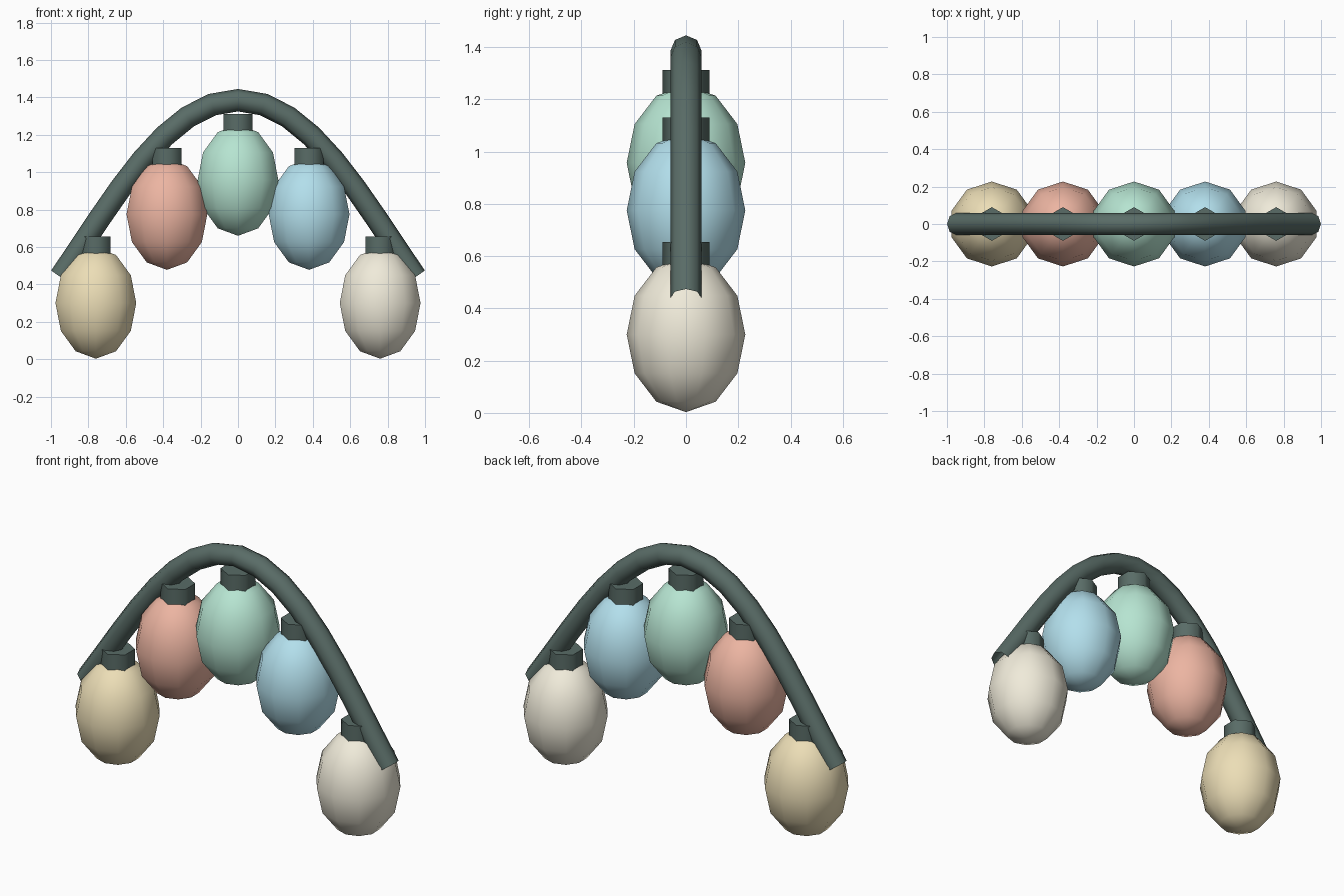
import bpy, math
from mathutils import Vector

if "Cube" in bpy.data.objects:
    bpy.data.objects.remove(bpy.data.objects["Cube"])


def material(name, rgb):
    m = bpy.data.materials.new(name)
    m.diffuse_color = (*rgb, 1)
    m.use_nodes = True
    m.node_tree.nodes["Principled BSDF"].inputs["Base Color"].default_value = m.diffuse_color
    return m


def finish(obj, name, mat, angle):
    obj.name = name
    obj.data.materials.clear()
    obj.data.materials.append(mat)
    bpy.ops.object.select_all(action='DESELECT')
    obj.select_set(True)
    bpy.context.view_layer.objects.active = obj
    bpy.ops.object.shade_smooth_by_angle(angle=math.radians(angle))


dark = material("dark_green", (0.10, 0.15, 0.135))

# Arched wire: open eight-sided tube along a mirrored bezier
curve = bpy.data.curves.new("arch_wire", 'CURVE')
curve.dimensions = '3D'
curve.resolution_u = 8
curve.bevel_depth = 0.06
curve.bevel_resolution = 2
curve.use_fill_caps = False
spline = curve.splines.new('BEZIER')
spline.bezier_points.add(2)
path = [  # left handle, point, right handle (x, z)
    ((-1.235, 0.03), (-0.95, 0.44), (-0.665, 0.85)),
    ((-0.38, 1.385), (0, 1.385), (0.38, 1.385)),
    ((0.665, 0.85), (0.95, 0.44), (1.235, 0.03)),
]
for p, (a, b, c) in zip(spline.bezier_points, path):
    p.handle_left_type = p.handle_right_type = 'FREE'
    p.handle_left = Vector((a[0], 0, a[1]))
    p.co = Vector((b[0], 0, b[1]))
    p.handle_right = Vector((c[0], 0, c[1]))
arch = bpy.data.objects.new("arch_wire", curve)
bpy.context.collection.objects.link(arch)
bpy.ops.object.select_all(action='DESELECT')
arch.select_set(True)
bpy.context.view_layer.objects.active = arch
bpy.ops.object.convert(target='MESH')
finish(bpy.context.object, "arch_wire", dark, 60)

# Bulbs with hexagonal sockets
bulbs = [
    ("tan", -0.76, 0.30, (0.84, 0.73, 0.47)),
    ("pink", -0.38, 0.775, (0.84, 0.46, 0.36)),
    ("mint", 0.0, 0.957, (0.47, 0.78, 0.64)),
    ("blue", 0.38, 0.775, (0.45, 0.74, 0.84)),
    ("ivory", 0.76, 0.30, (0.87, 0.83, 0.70)),
]
for colour, x, z, rgb in bulbs:
    bpy.ops.mesh.primitive_uv_sphere_add(segments=10, ring_count=6, radius=1, location=(x, 0, z))
    bulb = bpy.context.object
    bulb.scale = (0.227, 0.227, 0.297)
    finish(bulb, colour + "_bulb", material(colour, rgb), 60)
    bpy.ops.mesh.primitive_cylinder_add(vertices=6, radius=0.09, depth=0.12, location=(x, 0, z + 0.295))
    finish(bpy.context.object, colour + "_socket", dark, 65)
